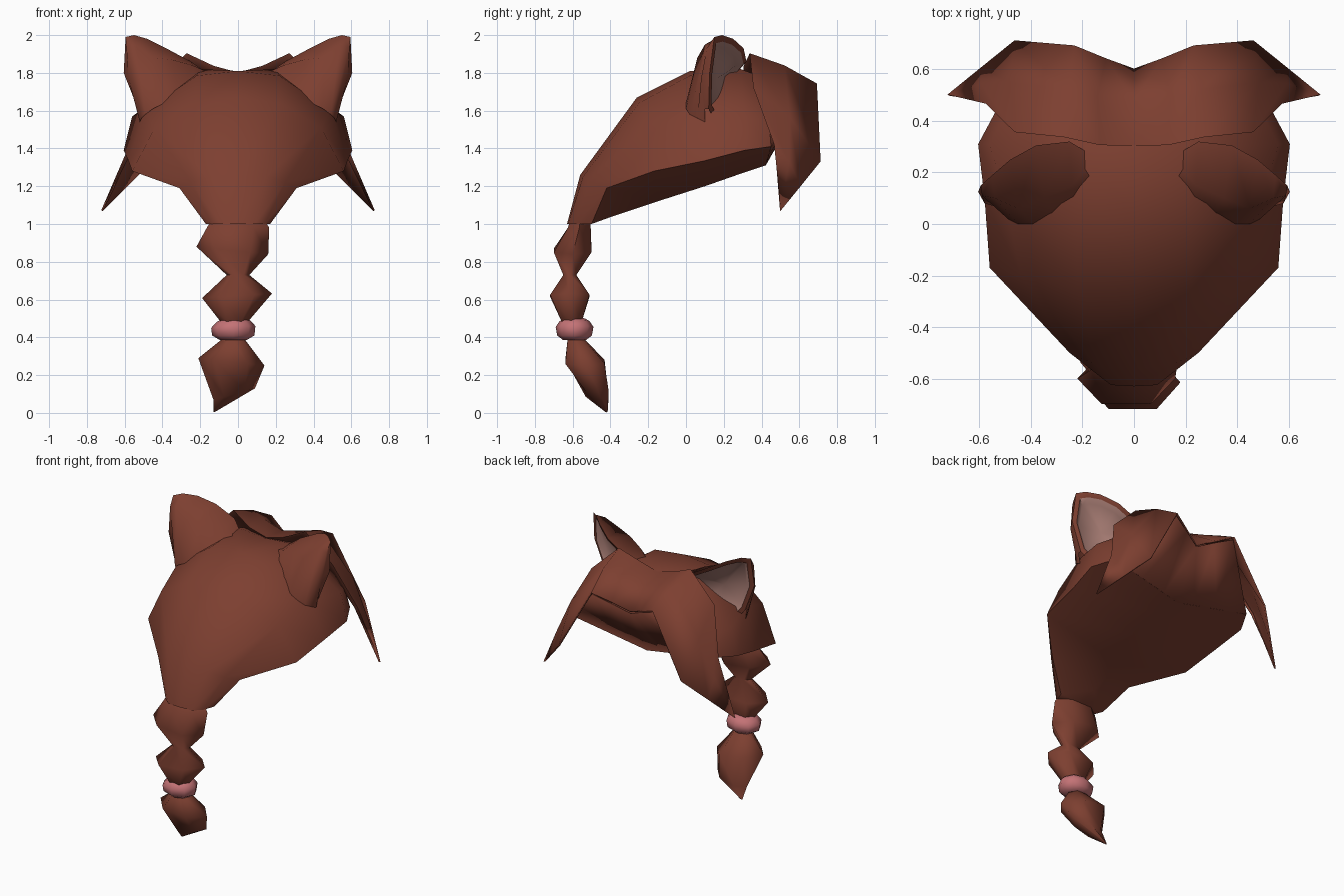
import bpy, bmesh, math
from mathutils import Vector

if "Cube" in bpy.data.objects:
    bpy.data.objects.remove(bpy.data.objects["Cube"])


def material(name, rgb):
    m = bpy.data.materials.new(name)
    m.use_nodes = True
    m.diffuse_color = (*rgb, 1)
    m.node_tree.nodes["Principled BSDF"].inputs["Base Color"].default_value = (*rgb, 1)
    return m


brown = material("auburn hair", (0.205, 0.05, 0.03))
pink = material("pink band", (0.55, 0.17, 0.18))
blush = material("inner ear", (0.40, 0.21, 0.18))


def finish(bm, name, mats, angle=60, mirror=False, thickness=0):
    bmesh.ops.remove_doubles(bm, verts=bm.verts, dist=0.0005)
    bmesh.ops.recalc_face_normals(bm, faces=bm.faces)
    mesh = bpy.data.meshes.new(name)
    bm.to_mesh(mesh)
    bm.free()
    ob = bpy.data.objects.new(name, mesh)
    bpy.context.collection.objects.link(ob)
    for m in mats:
        mesh.materials.append(m)
    if mirror:
        mod = ob.modifiers.new("Mirror", 'MIRROR')
        mod.use_clip = True
    if thickness:
        mod = ob.modifiers.new("Thickness", 'SOLIDIFY')
        mod.thickness = thickness
        mod.offset = 0
    bpy.ops.object.select_all(action='DESELECT')
    ob.select_set(True)
    bpy.context.view_layer.objects.active = ob
    bpy.ops.object.shade_smooth_by_angle(angle=math.radians(angle))


def loft(bm, rows, closed):
    """Join rows of points with quads and return the rows of verts."""
    grid = [[bm.verts.new(p) for p in row] for row in rows]
    n = len(rows[0])
    for a, b in zip(grid, grid[1:]):
        for i in range(n if closed else n - 1):
            j = (i + 1) % n
            bm.faces.new((a[i], a[j], b[j], b[i]))
    return grid


# Hair cap: half rings from the crown line out to the rim and in to the under ridge
cap_rows = [
    [(0, -.63, 1), (.09, -.625, 1), (.14, -.58, 1), (.17, -.5, 1), (0, -.5, 1)],
    [(0, -.56, 1.26), (.15, -.545, 1.25), (.25, -.5, 1.22), (.31, -.42, 1.19), (0, -.39, 1.04)],
    [(0, -.26, 1.67), (.22, -.25, 1.64), (.44, -.2, 1.51), (.56, -.17, 1.28), (0, -.15, 1.12)],
    [(0, .02, 1.81), (.22, .02, 1.785), (.49, .06, 1.6), (.58, .1, 1.335), (0, .1, 1.2)],
    [(0, .28, 1.81), (.2, .29, 1.82), (.56, .31, 1.57), (.605, .31, 1.39), (0, .3, 1.27)],
    [(0, .44, 1.72), (.22, .45, 1.76), (.49, .44, 1.54), (.53, .45, 1.41), (0, .42, 1.31)],
]
bm = bmesh.new()
rings = loft(bm, cap_rows, False)
bm.faces.new(rings[0])
finish(bm, "hair_cap", [brown], mirror=True)

# Overhanging brow panel between the fringe and the cap's under edge
bm = bmesh.new()
loft(bm, [
    [(0, .6, 1.63), (.11, .64, 1.68), (.23, .68, 1.73), (.49, .44, 1.54)],
    [(0, .42, 1.31), (.12, .427, 1.333), (.3, .437, 1.367), (.53, .45, 1.41)]], False)
finish(bm, "brow_panel", [brown], mirror=True, thickness=.004)

# Fringe: a thin swept sheet from the parting to a pointed lock, tucked into the cap behind
tip = (.72, .5, 1.07)
tuck = [(0, .33, 1.77), (.13, .36, 1.76), (.27, .4, 1.73), (.46, .42, 1.58), (.55, .475, 1.41), tip]
back = [(0, .31, 1.8), (.13, .31, 1.835), (.27, .34, 1.9), (.46, .36, 1.72), (.57, .47, 1.42), tip]
front = [(0, .6, 1.64), (.11, .64, 1.69), (.23, .69, 1.74), (.46, .71, 1.33), (.59, .605, 1.2), tip]
bulge = [.06, .05, .015, .04, .02, 0]
middle = []
for a, b, k in zip(back, front, bulge):
    push = k * .5 if a[0] > 0 else 0
    middle.append((Vector(a) + Vector(b)) / 2 + Vector((push, k * .3, k)))
bm = bmesh.new()
loft(bm, [tuck, back, middle, front], False)
finish(bm, "fringe", [brown], angle=70, mirror=True, thickness=.01)

# Ears: a domed back swept from the open rim down to the cap, with a coloured hollow
rim = [(.15, .26, 1.79), (.25, .32, 1.86), (.38, .305, 1.93), (.48, .25, 1.98), (.55, .19, 2),
       (.595, .15, 1.99), (.605, .125, 1.8), (.53, .12, 1.61)]
dome = [(.15, .2, 1.8), (.24, .15, 1.84), (.35, .1, 1.87), (.45, .06, 1.88), (.54, .1, 1.95),
        (.59, .11, 1.93), (.58, .08, 1.77), (.53, .1, 1.61)]
base = [(.15, .14, 1.74), (.23, .07, 1.73), (.31, .03, 1.68), (.39, 0, 1.64), (.45, 0, 1.61),
        (.49, .02, 1.58), (.51, .06, 1.56), (.52, .1, 1.54)]
root = [(.42, .2, 1.45), (.22, .27, 1.55)]
bm = bmesh.new()
loft(bm, [rim, dome, base], False)
mouth = rim + root
centre = Vector((.43, .215, 1.77))
hollow = [centre.lerp(Vector(p), .85) for p in mouth]
deep = [centre.lerp(Vector(p), .75) + Vector((-.02, -.03, 0)) for p in mouth]
lip, edge, pit = loft(bm, [mouth, hollow, deep], True)
floor = bm.verts.new(centre + Vector((-.025, -.05, 0)))
for i, v in enumerate(pit):
    bm.faces.new((v, pit[(i + 1) % len(pit)], floor))
inside = set(edge + pit + [floor])
for f in bm.faces:
    f.material_index = int(all(v in inside for v in f.verts))
finish(bm, "ears", [brown, blush], angle=55, mirror=True)


def braid_part(name, mat, rows, sides):
    """Stacked rings given as centre x, y, z, radius x, y, and side tilt."""
    bm = bmesh.new()
    pts = []
    for x, y, z, rx, ry, tilt in rows:
        ring = []
        for i in range(sides):
            a = math.tau * i / sides
            c, s = math.cos(a), math.sin(a)
            ring.append((x + rx * c, y + ry * s, z + tilt * c))
        pts.append(ring)
    rings = loft(bm, pts, True)
    bm.faces.new(rings[0])
    bm.faces.new(rings[-1])
    finish(bm, name, [mat], angle=75)


# Braid: two pinched lumps, a tie and a loose tail
braid_part("braid", brown, [
    (0, -.555, 1.06, .12, .05, 0),
    (0, -.565, .98, .165, .07, 0),
    (-.03, -.6, .86, .19, .115, -.02),
    (0, -.615, .73, .06, .04, 0),
    (-.005, -.615, .62, .185, .12, .012),
    (-.02, -.605, .48, .07, .06, 0),
    (-.02, -.59, .4, .04, .04, 0)], 6)
braid_part("braid_tie", pink, [
    (-.025, -.59, .385, .07, .06, 0),
    (-.025, -.59, .41, .112, .092, 0),
    (-.025, -.59, .455, .117, .1, .005),
    (-.025, -.59, .485, .09, .08, .005),
    (-.025, -.59, .5, .06, .055, .005)], 8)
braid_part("braid_tail", brown, [
    (-.02, -.59, .41, .04, .04, 0),
    (-.035, -.535, .27, .175, .12, -.02),
    (-.02, -.47, .1, .11, .07, .03),
    (-.125, -.42, .005, .006, .006, .002)], 6)
